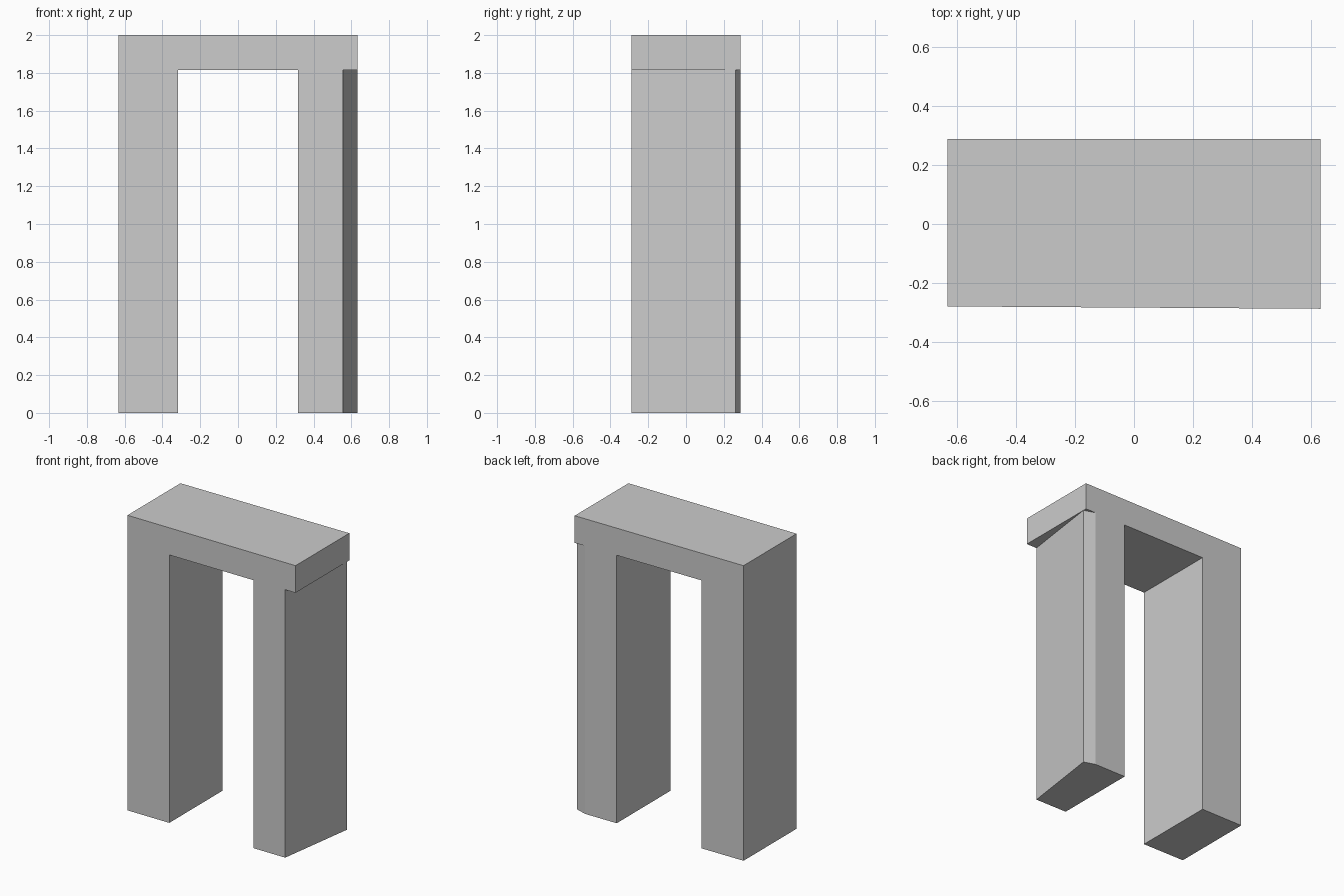
import bpy
import bmesh

if "Cube" in bpy.data.objects:
    bpy.data.objects.remove(bpy.data.objects["Cube"], do_unlink=True)

# One plain grey for the whole arch
grey = bpy.data.materials.new("stone grey")
grey.use_nodes = True
colour = (0.6, 0.6, 0.6, 1)
grey.diffuse_color = colour
grey.node_tree.nodes["Principled BSDF"].inputs["Base Color"].default_value = colour

HALF_WIDTH, INNER = 0.633, 0.318
BACK, FRONT_LEFT, FRONT_RIGHT = 0.288, -0.28, -0.288
LINTEL_Z, TOP = 1.816, 2.0


def front_y(x):
    """The front face drifts slightly from one end to the other."""
    t = (x + HALF_WIDTH) / (2 * HALF_WIDTH)
    return FRONT_LEFT + t * (FRONT_RIGHT - FRONT_LEFT)


def prism(name, outline, z0, z1):
    """Extrude a counter-clockwise plan outline from z0 to z1."""
    bm = bmesh.new()
    base = bm.faces.new([bm.verts.new((x, y, z0)) for x, y in outline])
    top = bmesh.ops.extrude_face_region(bm, geom=[base], use_keep_orig=True)
    verts = [v for v in top["geom"] if isinstance(v, bmesh.types.BMVert)]
    bmesh.ops.translate(bm, vec=(0, 0, z1 - z0), verts=verts)
    bmesh.ops.recalc_face_normals(bm, faces=bm.faces)
    mesh = bpy.data.meshes.new(name)
    bm.to_mesh(mesh)
    bm.free()
    mesh.materials.append(grey)
    obj = bpy.data.objects.new(name, mesh)
    bpy.context.collection.objects.link(obj)
    return obj


def block(x0, x1):
    return [(x0, front_y(x0)), (x1, front_y(x1)), (x1, BACK), (x0, BACK)]


# Lintel across both legs
prism("lintel", block(-HALF_WIDTH, HALF_WIDTH), LINTEL_Z, TOP)

# Plain leg
prism("plain_leg", block(-HALF_WIDTH, -INNER), 0, LINTEL_Z)

# Leg with a tapered outer side and a chamfered back corner
outer = 0.555
prism("tapered_leg",
      [(INNER, front_y(INNER)), (outer, front_y(outer)),
       (HALF_WIDTH, 0.262), (outer, BACK), (INNER, BACK)],
      0, LINTEL_Z)
